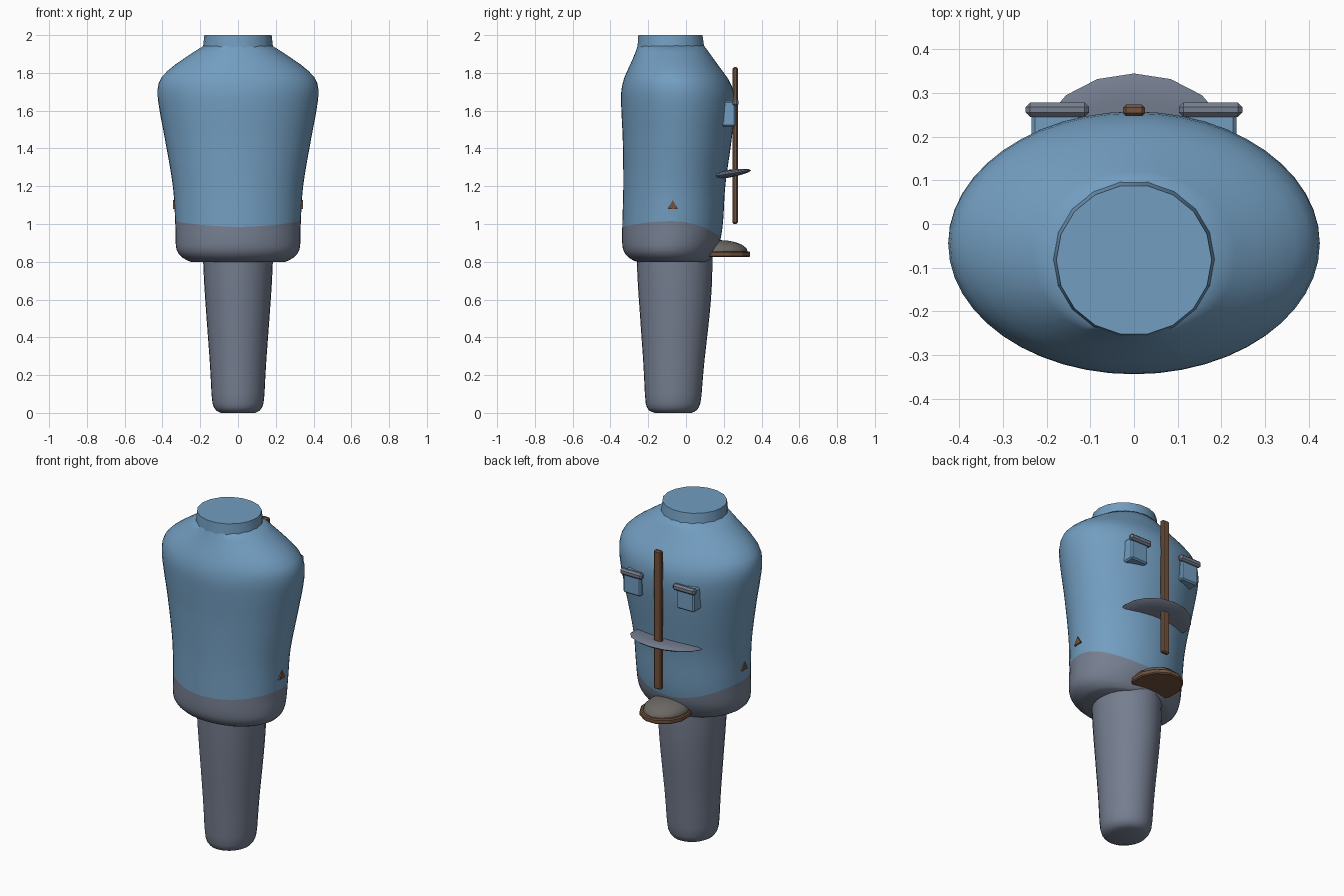
import bpy, bmesh, math
from mathutils import Matrix

cube = bpy.data.objects.get("Cube")
if cube:
    bpy.data.objects.remove(cube, do_unlink=True)


def material(name, rgb):
    m = bpy.data.materials.new(name)
    m.use_nodes = True
    m.diffuse_color = (*rgb, 1)
    m.node_tree.nodes["Principled BSDF"].inputs["Base Color"].default_value = (*rgb, 1)
    return m


BLUE = material("blue_cloth", (0.17, 0.34, 0.53))
GREY = material("slate_grey", (0.18, 0.21, 0.28))
BROWN = material("brown_wood", (0.17, 0.085, 0.047))
STONE = material("stone_grey", (0.15, 0.14, 0.125))


def finish(name, bm, mats, smooth=None):
    bmesh.ops.recalc_face_normals(bm, faces=bm.faces)
    mesh = bpy.data.meshes.new(name)
    bm.to_mesh(mesh)
    bm.free()
    obj = bpy.data.objects.new(name, mesh)
    bpy.context.collection.objects.link(obj)
    for m in mats:
        mesh.materials.append(m)
    if smooth:
        bpy.ops.object.select_all(action='DESELECT')
        obj.select_set(True)
        bpy.context.view_layer.objects.active = obj
        bpy.ops.object.shade_smooth_by_angle(angle=math.radians(smooth))
    return obj


def sample(profile, z):
    """Smooth cubic reading of (z, half width, front y, back y) at height z."""
    last = len(profile) - 1
    i = 0
    while i < last - 1 and z > profile[i + 1][0]:
        i += 1

    def slope(j, k):
        a, b = profile[max(j - 1, 0)], profile[min(j + 1, last)]
        return (b[k] - a[k]) / (b[0] - a[0])

    p, q = profile[i], profile[i + 1]
    h = q[0] - p[0]
    t = min(max((z - p[0]) / h, 0), 1)
    return [(2*t**3 - 3*t**2 + 1) * p[k] + (t**3 - 2*t**2 + t) * h * slope(i, k)
            + (3*t**2 - 2*t**3) * q[k] + (t**3 - t**2) * h * slope(i + 1, k)
            for k in (1, 2, 3)]


def loft(name, profile, rows, sides, mats, split=0, smooth=40):
    """Skin oval rings; each row gives a height for a ring angle."""
    bm = bmesh.new()
    rings = []
    for row in rows:
        ring = []
        for j in range(sides):
            a = 2 * math.pi * j / sides
            z = row(a)
            rx, front, back = sample(profile, z)
            y = (front + back) / 2 + (back - front) / 2 * math.sin(a)
            ring.append(bm.verts.new((rx * math.cos(a), y, z)))
        rings.append(ring)
    for r in range(len(rings) - 1):
        for j in range(sides):
            k = (j + 1) % sides
            f = bm.faces.new((rings[r][j], rings[r][k], rings[r + 1][k], rings[r + 1][j]))
            f.material_index = 1 if r < split else 0
    bm.faces.new(rings[0]).material_index = 1 if split else 0
    bm.faces.new(rings[-1])
    return finish(name, bm, mats, smooth)


def box(name, x, y, z, mat, bevel):
    """Bevelled box from (low, high) spans."""
    bm = bmesh.new()
    spans = (x, y, z)
    size = Matrix.Diagonal([hi - lo for lo, hi in spans] + [1])
    centre = Matrix.Translation([(lo + hi) / 2 for lo, hi in spans])
    bmesh.ops.create_cube(bm, size=1, matrix=centre @ size)
    bmesh.ops.bevel(bm, geom=bm.edges[:], offset=bevel, segments=1, affect='EDGES')
    return finish(name, bm, [mat])


# Torso with grey hips: the waistline dips at the front and back
torso = [(0.80, 0.25, -0.26, 0.12), (0.815, 0.285, -0.295, 0.135),
         (0.85, 0.32, -0.327, 0.155), (0.90, 0.33, -0.338, 0.178),
         (1.00, 0.332, -0.337, 0.195), (1.20, 0.345, -0.332, 0.208),
         (1.45, 0.387, -0.335, 0.242), (1.60, 0.415, -0.342, 0.257),
         (1.70, 0.426, -0.343, 0.252), (1.77, 0.41, -0.328, 0.222),
         (1.83, 0.35, -0.302, 0.178), (1.89, 0.265, -0.275, 0.135),
         (1.945, 0.18, -0.255, 0.095)]


def waist(a):
    s = math.sin(a)
    return 1.015 - (0.085 if s > 0 else 0.03) * s * s


LOW, HIGH, HIPS, CHEST = 0.80, 1.945, 9, 28
rows = [lambda a, t=i / HIPS: LOW + (waist(a) - LOW) * t ** 1.5 for i in range(HIPS)]
rows += [lambda a, t=i / CHEST: waist(a) + (HIGH - waist(a)) * t for i in range(CHEST + 1)]
loft("torso", torso, rows, 48, [BLUE, GREY], split=HIPS, smooth=60)

# Collar
collar = [(1.93, 0.186, -0.26, 0.1), (2.0, 0.178, -0.255, 0.09)]
loft("collar", collar, [lambda a: 1.93, lambda a: 2.0], 18, [BLUE], smooth=30)

# Single tapered leg with a rounded foot end
leg = [(0.0, 0.09, -0.165, 0.03), (0.012, 0.115, -0.195, 0.055),
       (0.05, 0.135, -0.213, 0.076), (0.25, 0.148, -0.225, 0.095),
       (0.55, 0.17, -0.246, 0.128), (0.70, 0.18, -0.256, 0.138),
       (0.84, 0.186, -0.262, 0.14)]
heights = [0, 0.005, 0.012, 0.028, 0.05, 0.1] + [0.2 + 0.08 * i for i in range(9)]
loft("leg", leg, [lambda a, z=z: z for z in heights], 32, [GREY], smooth=60)

# Upright staff on the back
box("staff", (-0.025, 0.025), (0.247, 0.274), (1.0, 1.83), BROWN, 0.007)

# Pair of pouches with flaps
for side, s in (("left", 1), ("right", -1)):
    box(side + "_pouch", sorted((s * 0.12, s * 0.235)), (0.15, 0.262),
        (1.515, 1.65), BLUE, 0.008)
    box(side + "_pouch_flap", sorted((s * 0.103, s * 0.248)), (0.245, 0.278),
        (1.625, 1.662), GREY, 0.01)

    # Small triangular stud at each hip
    bm = bmesh.new()
    turn = Matrix.Rotation(math.pi / 2, 4, 'Z') @ Matrix.Rotation(math.pi / 2, 4, 'X')
    bmesh.ops.create_cone(bm, cap_ends=True, segments=3, radius1=0.031, radius2=0.031,
                          depth=0.03, matrix=Matrix.Translation((s * 0.328, -0.07, 1.095)) @ turn)
    finish(side + "_hip_stud", bm, [BROWN])

# Thin lens-shaped crosspiece, tilted up at the rear
bm = bmesh.new()
bmesh.ops.create_uvsphere(
    bm, u_segments=16, v_segments=8, radius=1,
    matrix=Matrix.Translation((0, 0.175, 1.258)) @ Matrix.Rotation(math.radians(9), 4, 'X')
    @ Matrix.Diagonal((0.22, 0.172, 0.022, 1)))
finish("crosspiece", bm, [GREY], 40)

# Brown ledge under the staff
bm = bmesh.new()
bmesh.ops.create_cone(
    bm, cap_ends=True, segments=12, radius1=1, radius2=1, depth=1,
    matrix=Matrix.Translation((0, 0.19, 0.84)) @ Matrix.Diagonal((0.14, 0.155, 0.03, 1))
    @ Matrix.Rotation(math.pi / 12, 4, 'Z'))
bmesh.ops.bevel(bm, geom=bm.edges[:], offset=0.006, segments=1, affect='EDGES')
finish("ledge", bm, [BROWN])

# Domed stone cap resting on the ledge
bm = bmesh.new()
bmesh.ops.create_uvsphere(
    bm, u_segments=16, v_segments=10, radius=1,
    matrix=Matrix.Translation((0, 0.175, 0.853)) @ Matrix.Diagonal((0.125, 0.152, 0.062, 1)))
bmesh.ops.bisect_plane(bm, geom=bm.verts[:] + bm.edges[:] + bm.faces[:],
                       plane_co=(0, 0, 0.851), plane_no=(0, 0, 1), clear_inner=True)
bmesh.ops.holes_fill(bm, edges=[e for e in bm.edges if e.is_boundary])
finish("stone_cap", bm, [STONE], 40)
